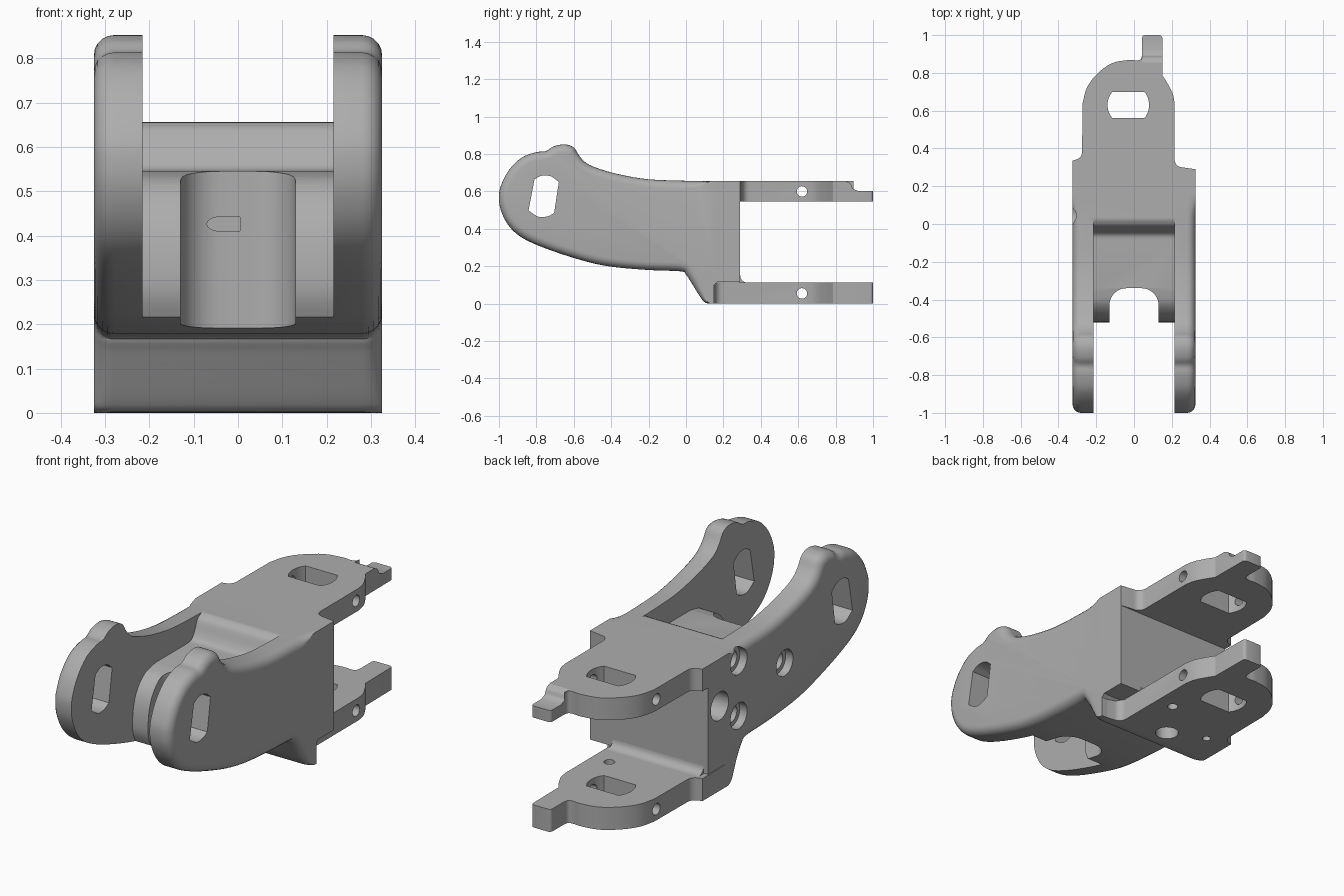
import bpy, bmesh, math
from mathutils import Vector

old = bpy.data.objects.get("Cube")
if old:
    bpy.data.objects.remove(old, do_unlink=True)

grey = bpy.data.materials.new("plain grey")
grey.use_nodes = True
COLOUR = (0.42, 0.42, 0.42, 1)
grey.diffuse_color = COLOUR
grey.node_tree.nodes["Principled BSDF"].inputs["Base Color"].default_value = COLOUR


def spline(pts, steps=4):
    """Smooth open curve through the points."""
    p = [Vector(q) for q in pts]
    p = [2 * p[0] - p[1]] + p + [2 * p[-1] - p[-2]]
    out = []
    for a, b, c, d in zip(p, p[1:], p[2:], p[3:]):
        for i in range(steps):
            t = i / steps
            out.append(0.5 * (2 * b + (c - a) * t + (2 * a - 5 * b + 4 * c - d) * t * t
                              + (3 * b - a - 3 * c + d) * t ** 3))
    return out + [p[-2]]


def arc(cx, cy, rx, ry, start, end, n=10):
    angles = [math.radians(start + (end - start) * i / n) for i in range(n + 1)]
    return [(cx + rx * math.cos(a), cy + ry * math.sin(a)) for a in angles]


def loft(name, loops):
    """Closed solid through matching loops of 3D points."""
    bm = bmesh.new()
    rings = [[bm.verts.new(p) for p in loop] for loop in loops]
    n = len(rings[0])
    for r, s in zip(rings, rings[1:]):
        for i in range(n):
            j = (i + 1) % n
            bm.faces.new((r[i], r[j], s[j], s[i]))
    bm.faces.new(rings[0])
    bm.faces.new(rings[-1])
    bmesh.ops.recalc_face_normals(bm, faces=bm.faces)
    mesh = bpy.data.meshes.new(name)
    bm.to_mesh(mesh)
    bm.free()
    mesh.materials.append(grey)
    ob = bpy.data.objects.new(name, mesh)
    bpy.context.collection.objects.link(ob)
    return ob


def prism(name, outline, axis, lo, hi):
    """Extrude a 2D outline along one axis."""
    place = {"x": lambda p, d: (d, p[0], p[1]),
             "y": lambda p, d: (p[0], d, p[1]),
             "z": lambda p, d: (p[0], p[1], d)}[axis]
    return loft(name, [[place(p, d) for p in outline] for d in (lo, hi)])


def cut(target, outline, axis, lo, hi):
    tool = prism("cutter", outline, axis, lo, hi)
    tool.hide_render = True
    mod = target.modifiers.new("cut", "BOOLEAN")
    mod.operation, mod.solver, mod.object = "DIFFERENCE", "EXACT", tool
    bpy.context.view_layer.objects.active = target
    bpy.ops.object.modifier_apply(modifier=mod.name)
    bpy.data.objects.remove(tool, do_unlink=True)


def circle(cx, cy, r):
    return arc(cx, cy, r, r, 0, 345, 23)


def finish(ob):
    bpy.ops.object.select_all(action="DESELECT")
    ob.select_set(True)
    bpy.context.view_layer.objects.active = ob
    bpy.ops.object.shade_smooth_by_angle(angle=math.radians(28))


# Body: side profile with rounded outer rims fading out toward the back
rim = spline([(0.29, 0.655), (0.13, 0.655), (0, 0.657), (-0.2, 0.665), (-0.35, 0.69),
              (-0.46, 0.72), (-0.53, 0.75), (-0.57, 0.79), (-0.6, 0.835), (-0.65, 0.852),
              (-0.71, 0.84), (-0.75, 0.815), (-0.8, 0.81), (-0.88, 0.78), (-0.95, 0.71),
              (-0.99, 0.63), (-1, 0.57), (-0.99, 0.5), (-0.95, 0.42), (-0.88, 0.355),
              (-0.75, 0.295), (-0.55, 0.23), (-0.4, 0.198), (-0.2, 0.18), (-0.03, 0.173),
              (0, 0.155), (0.03, 0.11), (0.08, 0.03), (0.105, 0.005), (0.14, 0)])
profile = rim + [Vector(p) for p in [(0.15, 0), (0.15, 0.1), (0.165, 0.115), (0.29, 0.115)]]
HALF, ROUND = 0.325, 0.045


def inset(amount):
    loop = []
    for i, p in enumerate(profile):
        d = profile[(i + 1) % len(profile)] - profile[i - 1]
        inward = Vector((-d.y, d.x)).normalized()
        fade = min(1, max(0, (0.13 - p.x) / 0.1))
        loop.append(p + inward * amount * fade)
    return loop


layers = []
for i in range(6):
    a = math.pi / 2 * i / 5
    layers.append((HALF - ROUND * (1 - math.sin(a)), ROUND * (1 - math.cos(a))))
layers = [(-x, r) for x, r in reversed(layers)] + layers
body = loft("fork_body", [[(x, p.x, p.y) for p in inset(r)] for x, r in layers])

# Gap between the fork arms, leaving the stepped cross web
web = [(0.04, 1.2), (0.04, 0.657)] + spline(
    [(0.02, 0.655), (-0.01, 0.635), (-0.035, 0.58), (-0.06, 0.55), (-0.1, 0.545)]) + spline(
    [(-0.34, 0.545), (-0.42, 0.525), (-0.48, 0.47), (-0.51, 0.4), (-0.52, 0.32),
     (-0.515, 0.26), (-0.49, 0.2)]) + [(-0.49, -0.2), (-1.2, -0.2), (-1.2, 1.2)]
cut(body, web, "x", -0.215, 0.215)

# Rounded notch in the web, with a small pocket in its back wall
notch = [(-0.13, -0.7), (0.13, -0.7)] + arc(0.04, -0.43, 0.09, 0.09, 0, 90) \
    + arc(-0.04, -0.43, 0.09, 0.09, 90, 180)
cut(body, notch, "z", 0.05, 0.7)
cut(body, [(0.005, 0.41), (0.005, 0.442)] + arc(-0.04, 0.426, 0.03, 0.016, 90, 270),
    "y", -0.4, -0.24)

# Slanted slots through the arm ends
slot = spline([(-0.81, 0.665), (-0.77, 0.685), (-0.72, 0.68), (-0.68, 0.65)]) + \
    spline([(-0.705, 0.485), (-0.74, 0.467), (-0.79, 0.465), (-0.842, 0.498)])
cut(body, slot, "x", -0.5, 0.5)

# Counterbored holes and one plain hole, on one side only
for y, z in [(0.05, 0.585), (-0.31, 0.44), (0.05, 0.315)]:
    cut(body, circle(y, z, 0.065), "x", -0.5, -0.285)
    cut(body, circle(y, z, 0.042), "x", -0.5, -0.23)
cut(body, circle(0.2, 0.42, 0.07), "x", -0.5, -0.23)
finish(body)


# Tongue plates with a rounded end and an offset tab
def tongue(name, right_start, lo, hi):
    outline = right_start + [(0.215, 0.64)] + spline(
        [(0.215, 0.64), (0.205, 0.69), (0.18, 0.74), (0.152, 0.785)])[1:]
    outline += arc(0.135, 0.985, 0.015, 0.015, 0, 90, 4)
    outline += arc(0.058, 0.985, 0.015, 0.015, 90, 180, 4)
    outline += spline([(0.043, 0.9), (0.036, 0.872), (0.01, 0.866), (-0.03, 0.868),
                       (-0.12, 0.85), (-0.2, 0.79), (-0.25, 0.72), (-0.272, 0.64)])
    outline += arc(-0.315, 0.38, 0.04, 0.04, 0, -75, 6) + [(-0.325, 0.335)]
    outline += [(-0.325, right_start[0][1])]
    ob = prism(name, outline, "z", lo, hi)
    slot = arc(-0.03, 0.63, 0.11, 0.11, -38, 38) + arc(-0.03, 0.63, 0.11, 0.11, 142, 218)
    cut(ob, slot, "z", lo - 0.1, hi + 0.1)
    cut(ob, circle(0.62, lo + 0.055, 0.028), "x", -0.5, 0.5)
    return ob


def shoulder(y):
    return [(0.325, y)] + arc(0.255, y + 0.05, 0.04, 0.04, 270, 180, 6)


upper = tongue("upper_tongue", shoulder(0.29), 0.545, 0.655)
step = [(0.85, 0.8), (0.85, 0.656)] + spline(
    [(0.855, 0.655), (0.88, 0.64), (0.893, 0.615), (0.92, 0.603)]) + [(1.2, 0.603), (1.2, 0.8)]
cut(upper, step, "x", 0.042, 0.3)
finish(upper)

lower = tongue("lower_tongue", shoulder(0.145), 0.0, 0.112)
for x, y, r, top in [(0.12, 0.43, 0.025, 0.3), (-0.2, 0.3, 0.02, 0.08), (-0.02, 0.22, 0.055, 0.08)]:
    cut(lower, circle(x, y, r), "z", -0.1, top)
finish(lower)

# Small fillet where the lower tongue meets the back wall
fillet = prism("back_fillet", [(0.285, 0.1), (0.285, 0.15), (0.29, 0.15)]
               + arc(0.33, 0.15, 0.04, 0.038, 180, 270, 6) + [(0.33, 0.1)], "x", -0.3, 0.2)
finish(fillet)
